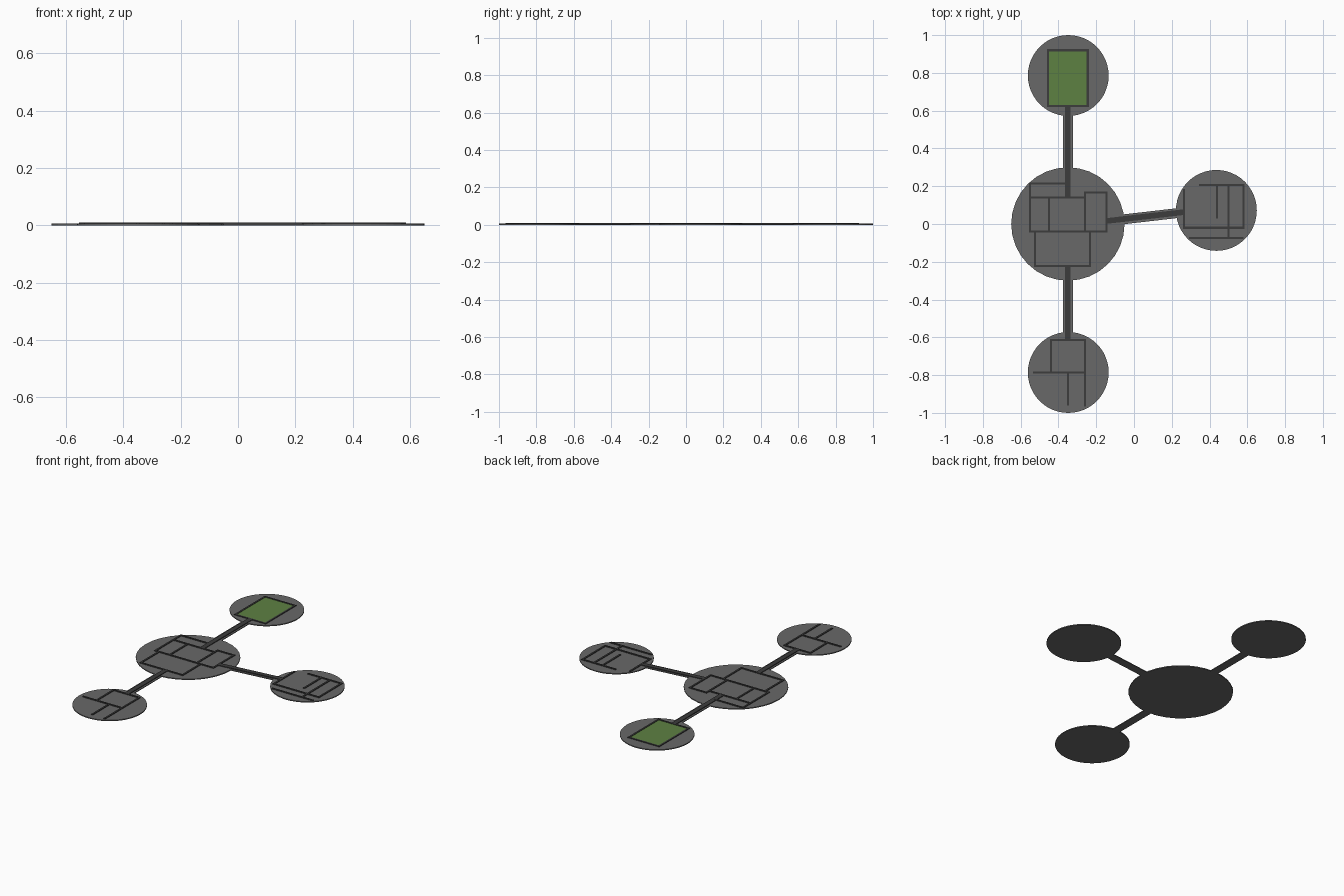
import bpy, bmesh, math
from mathutils import Matrix, Vector

if "Cube" in bpy.data.objects:
    bpy.data.objects.remove(bpy.data.objects["Cube"])

BASE_H, WALL_H, LINE = 0.006, 0.0105, 0.011


def material(name, rgb):
    m = bpy.data.materials.new(name)
    m.diffuse_color = (*rgb, 1)
    m.use_nodes = True
    m.node_tree.nodes["Principled BSDF"].inputs["Base Color"].default_value = m.diffuse_color
    return m


floor_mat = material("floor_grey", (0.14, 0.14, 0.14))
wall_mat = material("wall_dark", (0.045, 0.045, 0.045))
green_mat = material("garden_green", (0.11, 0.22, 0.055))


def finish(name, bm, mat):
    me = bpy.data.meshes.new(name)
    bm.to_mesh(me)
    bm.free()
    me.materials.append(mat)
    ob = bpy.data.objects.new(name, me)
    bpy.context.collection.objects.link(ob)
    return ob


def add_strip(bm, a, b, width, z0, z1, extra=0.0):
    # box running from a to b in plan
    a, b = Vector(a), Vector(b)
    d, c = b - a, (a + b) / 2
    mat = (Matrix.Translation((c.x, c.y, (z0 + z1) / 2))
           @ Matrix.Rotation(math.atan2(d.y, d.x), 4, 'Z')
           @ Matrix.Diagonal((d.length + extra, width, z1 - z0, 1)))
    bmesh.ops.create_cube(bm, size=1, matrix=mat)


def disc(name, x, y, r, sides):
    bm = bmesh.new()
    bmesh.ops.create_cone(bm, cap_ends=True, segments=sides, radius1=r, radius2=r,
                          depth=BASE_H, matrix=Matrix.Translation((x, y, BASE_H / 2)))
    return finish(name, bm, floor_mat)


def walls(name, segments):
    bm = bmesh.new()
    for x0, y0, x1, y1 in segments:
        add_strip(bm, (x0, y0), (x1, y1), LINE, BASE_H - 0.001, WALL_H, LINE)
    return finish(name, bm, wall_mat)


# Round platforms
disc("central_platform", -0.35, 0, 0.30, 32)
disc("back_platform", -0.348, 0.786, 0.214, 48)
disc("front_platform", -0.348, -0.786, 0.214, 48)
disc("side_platform", 0.436, 0.072, 0.214, 48)

# Bridges: wide base plus raised dark walkway
bridges = {
    "back": ((-0.35, 0.27), (-0.35, 0.60), (-0.35, 0.14), (-0.35, 0.625)),
    "front": ((-0.35, -0.27), (-0.35, -0.60), (-0.35, -0.222), (-0.35, -0.615)),
    "side": ((-0.08, 0.022), (0.25, 0.06), (-0.145, 0.016), (0.265, 0.063)),
}
for key, (a, b, c, d) in bridges.items():
    bm = bmesh.new()
    add_strip(bm, a, b, 0.052, 0, BASE_H - 0.001)
    finish(key + "_bridge_base", bm, floor_mat)
    bm = bmesh.new()
    add_strip(bm, c, d, 0.03, BASE_H - 0.002, WALL_H - 0.0005)
    finish(key + "_walkway", bm, wall_mat)

# Room outlines on each platform
walls("central_walls", [
    (-0.55, 0.215, -0.354, 0.215), (-0.55, 0.215, -0.55, -0.04),
    (-0.55, 0.14, -0.26, 0.14), (-0.45, 0.14, -0.45, -0.04),
    (-0.26, 0.167, -0.26, -0.04), (-0.26, 0.167, -0.145, 0.167),
    (-0.145, 0.167, -0.145, -0.04), (-0.55, -0.04, -0.145, -0.04),
    (-0.525, -0.04, -0.525, -0.222), (-0.233, -0.04, -0.233, -0.222),
    (-0.525, -0.222, -0.233, -0.222)])
walls("side_walls", [
    (0.265, 0.18, 0.265, -0.02), (0.265, -0.02, 0.58, -0.02),
    (0.58, 0.207, 0.58, -0.02), (0.35, 0.207, 0.58, 0.207),
    (0.44, 0.207, 0.44, 0.035), (0.50, 0.207, 0.50, -0.075),
    (0.296, -0.075, 0.575, -0.075)])
walls("front_walls", [
    (-0.44, -0.615, -0.26, -0.615), (-0.44, -0.615, -0.44, -0.787),
    (-0.53, -0.787, -0.26, -0.787), (-0.26, -0.615, -0.26, -0.96),
    (-0.35, -0.787, -0.35, -0.955)])
walls("garden_border", [
    (-0.455, 0.92, -0.245, 0.92), (-0.455, 0.625, -0.245, 0.625),
    (-0.455, 0.625, -0.455, 0.92), (-0.245, 0.625, -0.245, 0.92)])

# Green garden bed inside the border
bm = bmesh.new()
add_strip(bm, (-0.35, 0.625), (-0.35, 0.92), 0.21, BASE_H - 0.001, 0.008)
finish("garden_bed", bm, green_mat)
